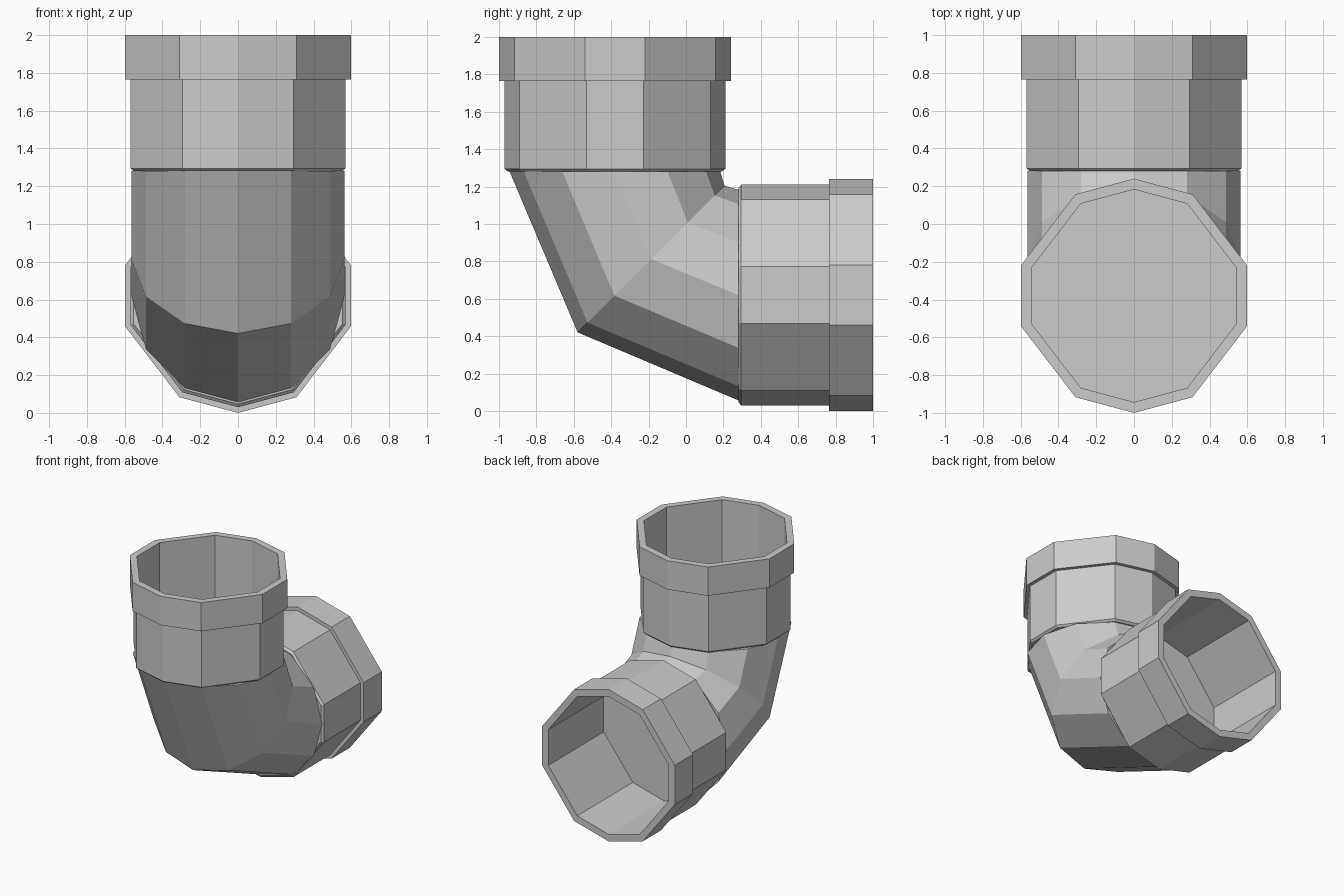
import bpy, bmesh
from math import sin, cos, radians, sqrt

if "Cube" in bpy.data.objects:
    bpy.data.objects.remove(bpy.data.objects["Cube"])

TEN = [0, 30, 75, 105, 150, 180, 210, 255, 285, 330]   # socket corners
TWELVE = range(0, 360, 30)                             # elbow corners
AX_Y, BEND = -0.38, 1.28                               # riser axis, socket base


def swap(p):
    """Reflect across the 45 degree plane: riser <-> horizontal branch."""
    return (p[0], p[2] - 1, p[1] + 1)


def ring(r, z, angles):
    return [(r * sin(radians(a)), AX_Y + r * cos(radians(a)), z) for a in angles]


def loft(name, rings, caps):
    bm = bmesh.new()
    loops = [[bm.verts.new(p) for p in pts] for pts in rings]
    n = len(loops[0])
    for a, b in zip(loops, loops[1:]):
        for i in range(n):
            j = (i + 1) % n
            bm.faces.new((a[i], a[j], b[j], b[i]))
    if caps:
        bm.faces.new(loops[0])
        bm.faces.new(loops[-1])
    bmesh.ops.recalc_face_normals(bm, faces=bm.faces)
    me = bpy.data.meshes.new(name)
    bm.to_mesh(me)
    bm.free()
    ob = bpy.data.objects.new(name, me)
    bpy.context.collection.objects.link(ob)
    return ob


# Hollow sockets with a stepped collar: (radius, height) from outer base to inner floor
profile = [(0.573, BEND), (0.59, 1.295), (0.59, 1.765), (0.62, 1.765),
           (0.62, 2.0), (0.563, 2.0), (0.563, BEND + 0.005)]
socket = [ring(r, z, TEN) for r, z in profile]
loft("upper_socket", socket, True)
loft("rear_socket", [[swap(p) for p in pts] for pts in socket], True)

# Two-segment elbow with its mitre ring on the 45 degree plane
R = 0.563
end = ring(R, BEND, TWELVE)
mitre = [(R * sin(radians(a)), -0.187 + 0.555 / sqrt(2) * cos(radians(a)),
          0.813 + 0.555 / sqrt(2) * cos(radians(a))) for a in TWELVE]
loft("elbow", [end, mitre, [swap(p) for p in end]], True)
